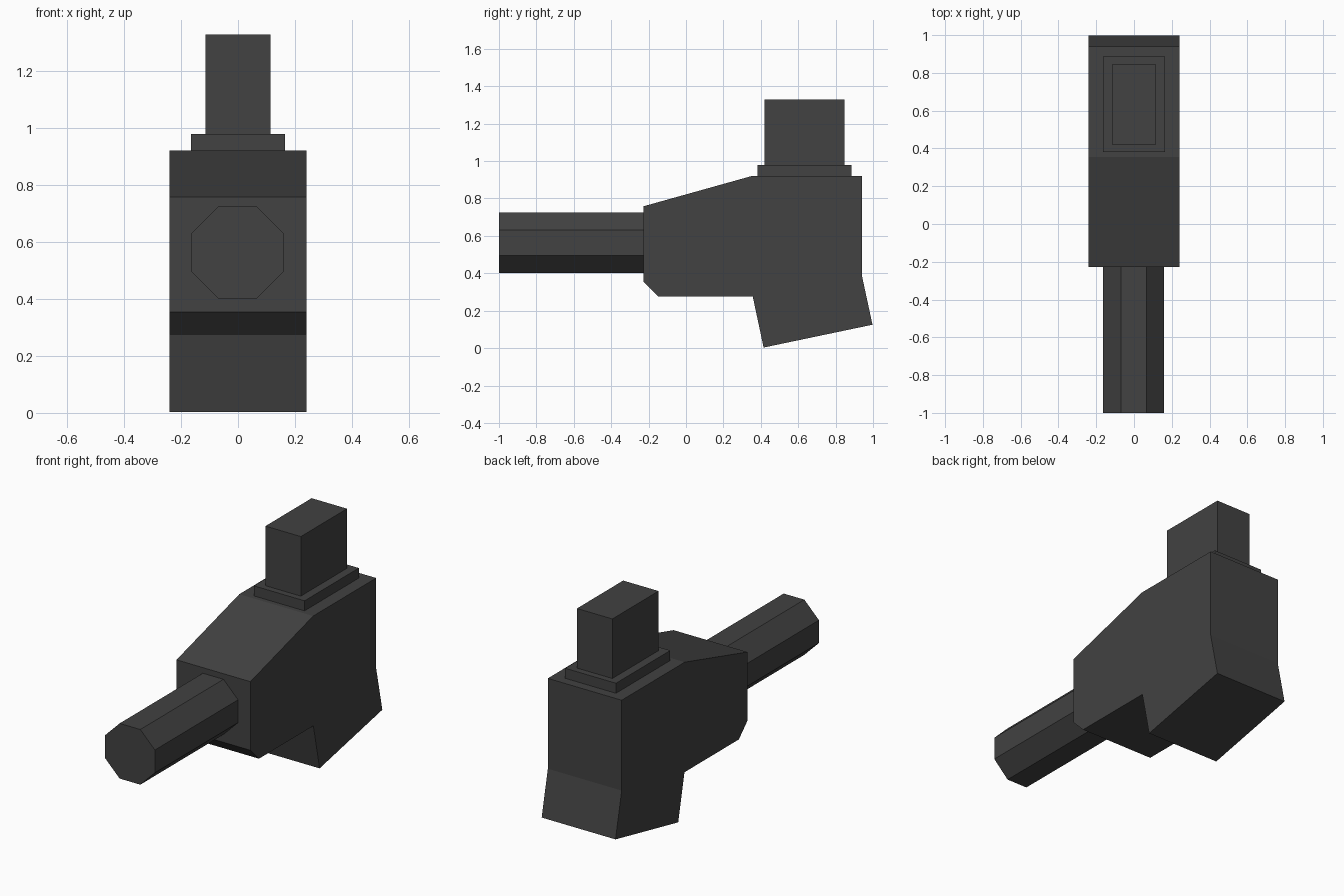
import bpy
import bmesh
from math import radians, cos
from mathutils import Matrix, Vector

cube = bpy.data.objects.get("Cube")
if cube:
    bpy.data.objects.remove(cube, do_unlink=True)

# Single dark grey finish
COLOR = (0.054, 0.054, 0.054, 1)
dark_grey = bpy.data.materials.new("dark_grey")
dark_grey.use_nodes = True
dark_grey.diffuse_color = COLOR
dark_grey.node_tree.nodes["Principled BSDF"].inputs["Base Color"].default_value = COLOR


def finish(name, bm):
    bmesh.ops.recalc_face_normals(bm, faces=bm.faces)
    mesh = bpy.data.meshes.new(name)
    bm.to_mesh(mesh)
    bm.free()
    mesh.materials.append(dark_grey)
    obj = bpy.data.objects.new(name, mesh)
    bpy.context.collection.objects.link(obj)
    return obj


def side_profile(name, points, half_width):
    """Extrude a (y, z) outline across x."""
    bm = bmesh.new()
    face = bm.faces.new([bm.verts.new((-half_width, y, z)) for y, z in points])
    grown = bmesh.ops.extrude_face_region(bm, geom=[face])["geom"]
    verts = [v for v in grown if isinstance(v, bmesh.types.BMVert)]
    bmesh.ops.translate(bm, verts=verts, vec=(2 * half_width, 0, 0))
    return finish(name, bm)


def box(name, half_width, y0, y1, z0, z1):
    return side_profile(name, [(y0, z0), (y1, z0), (y1, z1), (y0, z1)], half_width)


# Body: sloped nose, chamfered chin and tilted rear foot
side_profile("body", [
    (-0.228, 0.758), (0.355, 0.921), (0.94, 0.921), (0.94, 0.39), (0.997, 0.125),
    (0.415, 0.003), (0.357, 0.275), (-0.148, 0.275), (-0.228, 0.355),
], 0.24)

# Top collar and block
box("top_collar", 0.165, 0.382, 0.886, 0.92, 0.98)
box("top_block", 0.115, 0.419, 0.848, 0.98, 1.33)

# Octagonal barrel
bm = bmesh.new()
radius = 0.162 / cos(radians(22.5))
turn = Matrix.Rotation(radians(90), 4, "X") @ Matrix.Rotation(radians(22.5), 4, "Z")
bmesh.ops.create_cone(bm, cap_ends=True, segments=8, radius1=radius, radius2=radius,
                      depth=0.772, matrix=Matrix.Translation(Vector((-0.002, -0.614, 0.563))) @ turn)
finish("barrel", bm)
